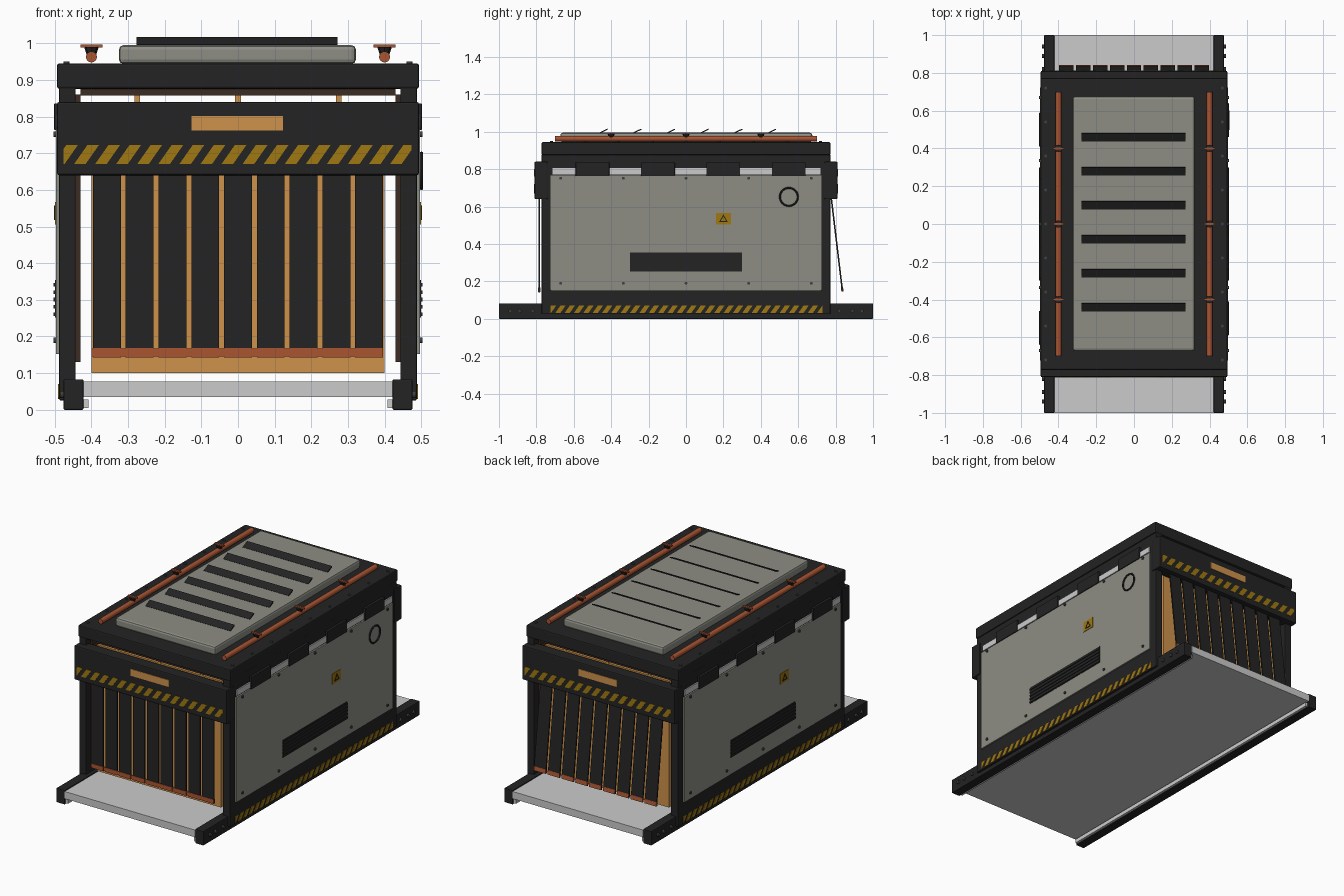
import bpy, bmesh, math
from mathutils import Matrix, Vector

if "Cube" in bpy.data.objects:
    bpy.data.objects.remove(bpy.data.objects["Cube"])


def mat(name, r, g, b):
    m = bpy.data.materials.new(name)
    m.diffuse_color = (r, g, b, 1)
    m.use_nodes = True
    m.node_tree.nodes["Principled BSDF"].inputs["Base Color"].default_value = m.diffuse_color
    return m


DARK = mat("charcoal", .017, .017, .017)
GREY = mat("panel grey", .27, .27, .235)
LIGHT = mat("belt light grey", .60, .60, .60)
TAN = mat("tan", .62, .29, .07)
COPPER = mat("copper", .40, .09, .032)
YELLOW = mat("hazard yellow", .35, .19, .006)
BROWN = mat("dark brown", .045, .025, .017)
STEEL = mat("bolt steel", .05, .05, .05)


def finish(name, bm, m, smooth=False):
    bmesh.ops.recalc_face_normals(bm, faces=bm.faces)
    me = bpy.data.meshes.new(name)
    bm.to_mesh(me)
    bm.free()
    me.materials.append(m)
    ob = bpy.data.objects.new(name, me)
    bpy.context.collection.objects.link(ob)
    if smooth:
        for p in me.polygons:
            p.use_smooth = len(p.vertices) == 4
    return ob


def add_box(bm, x0, x1, y0, y1, z0, z1, rot=None):
    c = Vector(((x0 + x1) / 2, (y0 + y1) / 2, (z0 + z1) / 2))
    s = Matrix.Diagonal((abs(x1 - x0), abs(y1 - y0), abs(z1 - z0), 1))
    bmesh.ops.create_cube(bm, size=1, matrix=Matrix.Translation(c) @ (rot or Matrix()) @ s)


def boxes(name, m, items, bevel=0, rot=None):
    bm = bmesh.new()
    for it in items:
        add_box(bm, *it, rot=rot)
    ob = finish(name, bm, m)
    if bevel:
        b = ob.modifiers.new("bevel", 'BEVEL')
        b.width, b.segments = bevel, 2
    return ob


def mirror_x(items):
    return items + [(-i[1], -i[0]) + tuple(i[2:]) for i in items]


def cylinders(name, m, pts, r, depth, axis, segs=10):
    rot = {'X': Matrix.Rotation(math.pi / 2, 4, 'Y'),
           'Y': Matrix.Rotation(math.pi / 2, 4, 'X'), 'Z': Matrix()}[axis]
    bm = bmesh.new()
    for p in pts:
        bmesh.ops.create_cone(bm, cap_ends=True, segments=segs, radius1=r, radius2=r,
                              depth=depth, matrix=Matrix.Translation(p) @ rot)
    return finish(name, bm, m, True)


def stripes(name, u0, u1, z0, z1, pitch, place):
    """Slanted stripes clipped to a rectangle; place maps (u, z) to a point."""
    bm = bmesh.new()
    h = z1 - z0
    u = u0 - pitch * .5
    while u < u1:
        quad = [(u, z0), (u + pitch * .55, z0), (u + pitch * .55 + h * .7, z1), (u + h * .7, z1)]
        vs = [bm.verts.new((a, 0, b)) for a, b in quad]
        bm.faces.new(vs)
        u += pitch
    for edge, sign in ((u0, -1), (u1, 1)):
        bmesh.ops.bisect_plane(bm, geom=bm.verts[:] + bm.edges[:] + bm.faces[:],
                               plane_co=(edge, 0, 0), plane_no=(sign, 0, 0), clear_outer=True)
    for v in bm.verts:
        v.co = place(v.co.x, v.co.z)
    ext = bmesh.ops.extrude_face_region(bm, geom=bm.faces[:])
    off = place(0, 0) * .003 / place(0, 0).length
    for g in ext["geom"]:
        if isinstance(g, bmesh.types.BMVert):
            g.co += off
    return finish(name, bm, YELLOW)


# Conveyor
boxes("conveyor_belt", LIGHT, [(-.422, .422, -1, 1, .035, .077)])
boxes("conveyor_rail", DARK, mirror_x([(.422, .476, -1, 1, 0, .083)]), .003)
boxes("belt_guide", LIGHT, mirror_x([(.408, .422, -.99, .99, .005, .028)]))
cylinders("rail_bolt", STEEL, [(sx * .48, sy * y, .042) for sx in (-1, 1) for sy in (-1, 1)
                               for y in (.82, .89, .94)], .01, .012, 'X')

# Tunnel chamber and liners
boxes("chamber", TAN, [(-.4, .4, -.73, .73, .10, .84)])
boxes("chamber_rib", TAN, [(x - .008, x + .008, -.73, .73, .84, .86) for x in (-.275, 0, .275)])
boxes("side_liner", BROWN, mirror_x([(.43, .444, -.73, .73, .13, .86)]))
boxes("roof_liner", BROWN, [(-.43, .43, -.75, .75, .858, .88)])

# Outer body
boxes("side_wall", DARK, mirror_x([(.443, .488, -.772, .772, .025, .88)]), .004)
boxes("lid", DARK, [(-.494, .494, -.772, .772, .876, .945)], .006)
boxes("entry_hood", DARK, [(-.494, .494, s * .775 - .035, s * .775 + .035, .64, .84)
                           for s in (-1, 1)], .006)
boxes("hood_label", TAN, [(-.127, .123, -.813, -.80, .762, .802)])
boxes("rear_hood_label", TAN, [(-.123, .127, .80, .813, .762, .802)])
for s, nm in ((-1, "front"), (1, "rear")):
    stripes(nm + "_hood_stripes", -.476, .473, .671, .722, .0575,
            lambda u, z, s=s: Vector((-s * u, s * .81, z)))
    # Extrusion helper moves along y only when the origin is plain, so z stays level

# Side panels and fittings, turned half a revolution for the left side
for s, nm in ((1, "right"), (-1, "left")):
    def side(items):
        return [tuple(sorted((s * a, s * b))) + tuple(sorted((s * c, s * d))) + (e, f)
                for a, b, c, d, e, f in items]
    boxes(nm + "_panel", GREY, side([(.486, .497, -.724, .724, .152, .766)]), .002)
    boxes(nm + "_panel_top", LIGHT, side([(.486, .495, -.715, .72, .772, .806)]))
    boxes(nm + "_hinge", DARK, side([(.486, .502, y - .09, y + .09, .764, .836)
                                     for y in (-.5, -.15, .2, .55)]), .002)
    boxes(nm + "_vent", DARK, side([(.49, .499, -.3, .3, .252, .354)]))
    boxes(nm + "_vent_slat", DARK, side([(.49, .503, -.3, .3, .256 + i * .02, .266 + i * .02)
                                         for i in range(5)]))
    boxes(nm + "_warning_plate", YELLOW, side([(.49, .5, .16, .24, .505, .567)]))
    # Warning triangle outline
    bm = bmesh.new()
    rings = [[bm.verts.new((s * .502, s * (.2 + r * math.sin(a)), .531 + r * math.cos(a)))
              for a in (0, 2.094, 4.189)] for r in (.027, .017)]
    for i in range(3):
        j = (i + 1) % 3
        bm.faces.new((rings[0][i], rings[0][j], rings[1][j], rings[1][i]))
    tri = finish(nm + "_warning_triangle", bm, DARK)
    tri.modifiers.new("thickness", 'SOLIDIFY').thickness = .003
    cylinders(nm + "_panel_bolt", STEEL, [(s * .498, y, z) for y in (-.67, -.335, 0, .335, .67)
                                          for z in (.19, .752)], .008, .01, 'X')
    stripes(nm + "_base_stripes", -.725, .73, .03, .07, .05,
            lambda u, z, s=s: Vector((s * .488, s * u, z)))

# Ring on the right panel
bpy.ops.mesh.primitive_torus_add(major_radius=.048, minor_radius=.005, major_segments=32,
                                 minor_segments=6, location=(.501, .55, .652),
                                 rotation=(0, math.pi / 2, 0))
ring = bpy.context.object
ring.name = "panel_ring"
ring.data.materials.append(DARK)
bpy.ops.object.shade_smooth_by_angle()

# Strip curtains: front hangs straight, rear swings outward
for nm, y0, tilt in (("front", -.785, 0), ("rear", .775, math.atan(.06 / .5))):
    for part, m, z0, z1, t in (("curtain", DARK, .142, .66, .004),
                               ("curtain_band", COPPER, .143, .168, .006)):
        ob = boxes(nm + "_" + part, m, [(i * .0895 - .038, i * .0895 + .038, -t, t, z0 - .66, z1 - .66)
                                        for i in range(-4, 5)])
        ob.location = (0, y0, .66)
        ob.rotation_euler.x = tilt
    if nm == "front":
        # Continuous band across the hanging strips
        boxes("front_curtain_bar", COPPER, [(-.4, .394, -.788, -.782, .145, .167)])

# Roof plate with raised louvres
boxes("roof_plate", GREY, [(-.325, .322, -.672, .675, .944, .995)], .012)
boxes("roof_louvre", DARK, [(-.277, .272, y - .023, y + .023, 1.001, 1.007)
                            for y in (-.44, -.26, -.08, .10, .28, .46)],
      rot=Matrix.Rotation(math.radians(26), 4, 'X'))

# Roof pipes on brackets
cylinders("roof_pipe", COPPER, [(s * .4, 0, .963) for s in (-1, 1)], .015, 1.4, 'Y', 16)
spots = [(s * .4, y) for s in (-1, 1) for y in (-.4, 0, .4)]
bm = bmesh.new()
for x, y in spots:
    bmesh.ops.create_cone(bm, cap_ends=True, segments=8, radius1=.01, radius2=.02, depth=.03,
                          matrix=Matrix.Translation((x, y, .975)))
finish("pipe_bracket", bm, DARK)
boxes("bracket_cap", COPPER, [(x - .03, x + .03, y - .006, y + .006, .989, .997) for x, y in spots])

# Lid bolts
cylinders("lid_bolt", STEEL, [(s * .468, y, .946) for s in (-1, 1)
                              for y in (-.72, -.54, -.36, -.18, 0, .18, .36, .54, .72)],
          .008, .008, 'Z')
